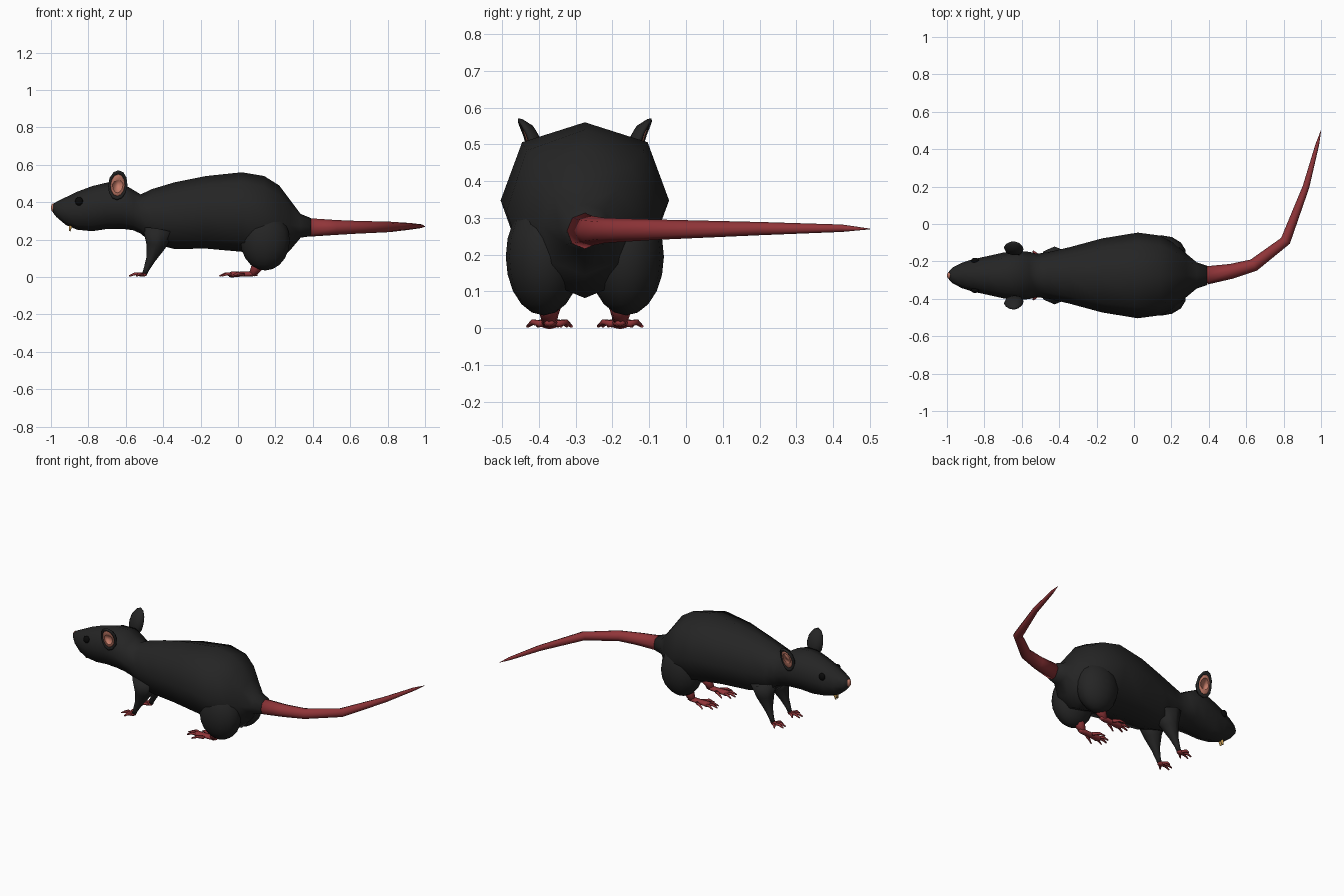
import bpy, bmesh
from math import sin, cos, pi
from mathutils import Vector

if "Cube" in bpy.data.objects:
    bpy.data.objects.remove(bpy.data.objects["Cube"])

CY = -0.275  # symmetry plane of the animal; only the tail leaves it


def material(name, rgb):
    m = bpy.data.materials.new(name)
    m.diffuse_color = (*rgb, 1)
    m.use_nodes = True
    m.node_tree.nodes["Principled BSDF"].inputs["Base Color"].default_value = m.diffuse_color
    return m


FUR = material("fur", (0.018, 0.018, 0.018))
SKIN = material("red_skin", (0.28, 0.035, 0.04))
PINK = material("pink_skin", (0.55, 0.2, 0.14))
EYE = material("eye_black", (0.003, 0.003, 0.003))
TOOTH = material("tooth_yellow", (0.65, 0.38, 0.1))


def finish(name, bm, mat):
    bmesh.ops.recalc_face_normals(bm, faces=bm.faces)
    for f in bm.faces:
        f.smooth = True
    me = bpy.data.meshes.new(name)
    bm.to_mesh(me)
    bm.free()
    me.materials.append(mat)
    ob = bpy.data.objects.new(name, me)
    bpy.context.collection.objects.link(ob)
    return ob


def loft(name, rings, mat):
    """Skin a list of equal-length point rings and cap the ends."""
    bm = bmesh.new()
    vs = [[bm.verts.new(p) for p in r] for r in rings]
    n = len(vs[0])
    for a, b in zip(vs, vs[1:]):
        for i in range(n):
            j = (i + 1) % n
            bm.faces.new((a[i], a[j], b[j], b[i]))
    bm.faces.new(vs[0])
    bm.faces.new(vs[-1])
    return finish(name, bm, mat)


def tube(name, pts, mat, side=1, sides=8, flat=1.0):
    """Tapered tube through (x, y offset, z, radius) points."""
    ps = [Vector((x, CY + side * y, z)) for x, y, z, r in pts]
    d = (ps[-1] - ps[0]).normalized()
    ref = Vector((1, 0, 0)) if abs(d.z) > 0.6 else Vector((0, 0, 1))
    rings = []
    for i, p in enumerate(ps):
        t = (ps[min(i + 1, len(ps) - 1)] - ps[max(i - 1, 0)]).normalized()
        u = t.cross(ref).normalized()
        v = u.cross(t)
        r = pts[i][3]
        rings.append([p + r * (cos(2 * pi * k / sides) * u + flat * sin(2 * pi * k / sides) * v)
                      for k in range(sides)])
    return loft(name, rings, mat)


def ball(name, loc, radii, mat, side=1, seg=12, rows=8):
    bm = bmesh.new()
    bmesh.ops.create_uvsphere(bm, u_segments=seg, v_segments=rows, radius=1)
    for v in bm.verts:
        v.co = Vector((loc[0] + v.co.x * radii[0],
                       CY + side * loc[1] + v.co.y * radii[1],
                       loc[2] + v.co.z * radii[2]))
    return finish(name, bm, mat)


def rounded(c):
    return (1 if c > 0 else -1) * abs(c) ** 0.85


# Body and head: x, top z, bottom z, half width
SECTIONS = [
    (-0.99, .390, .345, .022), (-0.97, .402, .320, .042), (-0.92, .427, .278, .068),
    (-0.86, .456, .253, .087), (-0.78, .486, .245, .104), (-0.70, .505, .257, .122),
    (-0.62, .502, .258, .132), (-0.56, .466, .250, .126), (-0.52, .442, .232, .116),
    (-0.46, .470, .180, .124), (-0.34, .506, .150, .152), (-0.17, .540, .152, .198),
    (0.02, .560, .135, .229), (0.14, .540, .095, .213), (0.22, .490, .082, .168),
    (0.28, .410, .145, .116), (0.335, .337, .210, .070), (0.39, .315, .219, .052)]
rings = []
for x, top, bot, hw in SECTIONS:
    mid, h = (top + bot) / 2, (top - bot) / 2
    rings.append([(x, CY + hw * rounded(cos(a)), mid + h * rounded(sin(a)))
                  for a in [k * pi / 4 for k in range(8)]])
loft("body", rings, FUR)

# Tail sweeps round to the back (y offsets are from the symmetry plane)
tube("tail", [(0.385, 0, .265, .049), (0.52, .022, .265, .040), (0.64, .055, .266, .034),
              (0.81, .185, .268, .028), (0.92, .475, .271, .018), (0.98, .70, .272, .010),
              (1.0, .775, .270, .001)], SKIN)

# Nose and front teeth
ball("nose", (-0.985, 0, .370), (.015, .021, .024), PINK)
for s in (-1, 1):
    tube("tooth", [(-0.885, .009, .290, .010), (-0.897, .009, .265, .009),
                   (-0.900, .009, .245, .005)], TOOTH, s, 6)


def ear_rings(profile, s):
    """Upright oval rings (scale, outward depth), leaning and curling outward."""
    out = []
    for k, depth in profile:
        ring = []
        for i in range(12):
            a = 2 * pi * i / 12
            u, w = .052 * k * cos(a), .080 * k * sin(a)
            y = .143 + depth + .25 * w + 2.2 * w * w - .1 * u
            ring.append((-0.643 + u + .05 * w, CY + s * y, .491 + w))
        out.append(ring)
    return out


for s, side in ((-1, "near"), (1, "far")):
    # Ear cup with pink inside
    loft("ear_" + side, ear_rings([(.3, -.030), (.75, -.024), (.97, -.006), (1, .004),
                                   (.9, .010), (.74, .004), (.3, -.004)], s), FUR)
    loft("inner_ear_" + side, ear_rings([(.76, .002), (.70, .007), (.3, .002)], s), PINK)

    ball("eye_" + side, (-0.85, .080, .405), (.021, .014, .023), EYE, s)

    # Front leg and paw
    tube("front_leg_" + side, [(-0.425, .070, .25, .085), (-0.440, .078, .165, .052),
                               (-0.466, .084, .095, .026), (-0.488, .088, .045, .016),
                               (-0.500, .088, .016, .013)], FUR, s)
    ball("front_paw_" + side, (-0.512, .088, .013), (.026, .020, .011), SKIN, s)
    for i, (reach, d) in enumerate([(-0.545, -.040), (-0.58, -.015), (-0.583, .012), (-0.54, .042)]):
        tube(f"front_toe_{side}_{i}", [(-0.510, .088 + d * .3, .013, .009),
                                       ((reach - .52) / 2, .088 + d * .75, .017, .008),
                                       (reach, .088 + d, .005, .004)], SKIN, s, 6)

    # Haunch, hind ankle, foot and toes
    ball("haunch_" + side, (0.145, .112, .195), (.135, .103, .160), FUR, s, 14, 10)
    tube("hind_ankle_" + side, [(0.125, .098, .09, .045), (0.095, .097, .045, .028),
                                (0.075, .097, .012, .018)], SKIN, s)
    tube("hind_foot_" + side, [(0.105, .096, .014, .012), (0.07, .096, .016, .022),
                               (0.01, .096, .015, .022), (-0.035, .096, .013, .026),
                               (-0.05, .096, .011, .018)], SKIN, s, 8, .6)
    for i, (reach, d) in enumerate([(-0.04, -.060), (-0.088, -.032), (-0.10, -.002),
                                    (-0.088, .030), (-0.035, .060)]):
        x0 = reach + .065
        tube(f"hind_toe_{side}_{i}", [(x0, .096 + d * .35, .012, .010),
                                      (reach + .03, .096 + d * .75, .017, .008),
                                      (reach, .096 + d, .005, .004)], SKIN, s, 6)
